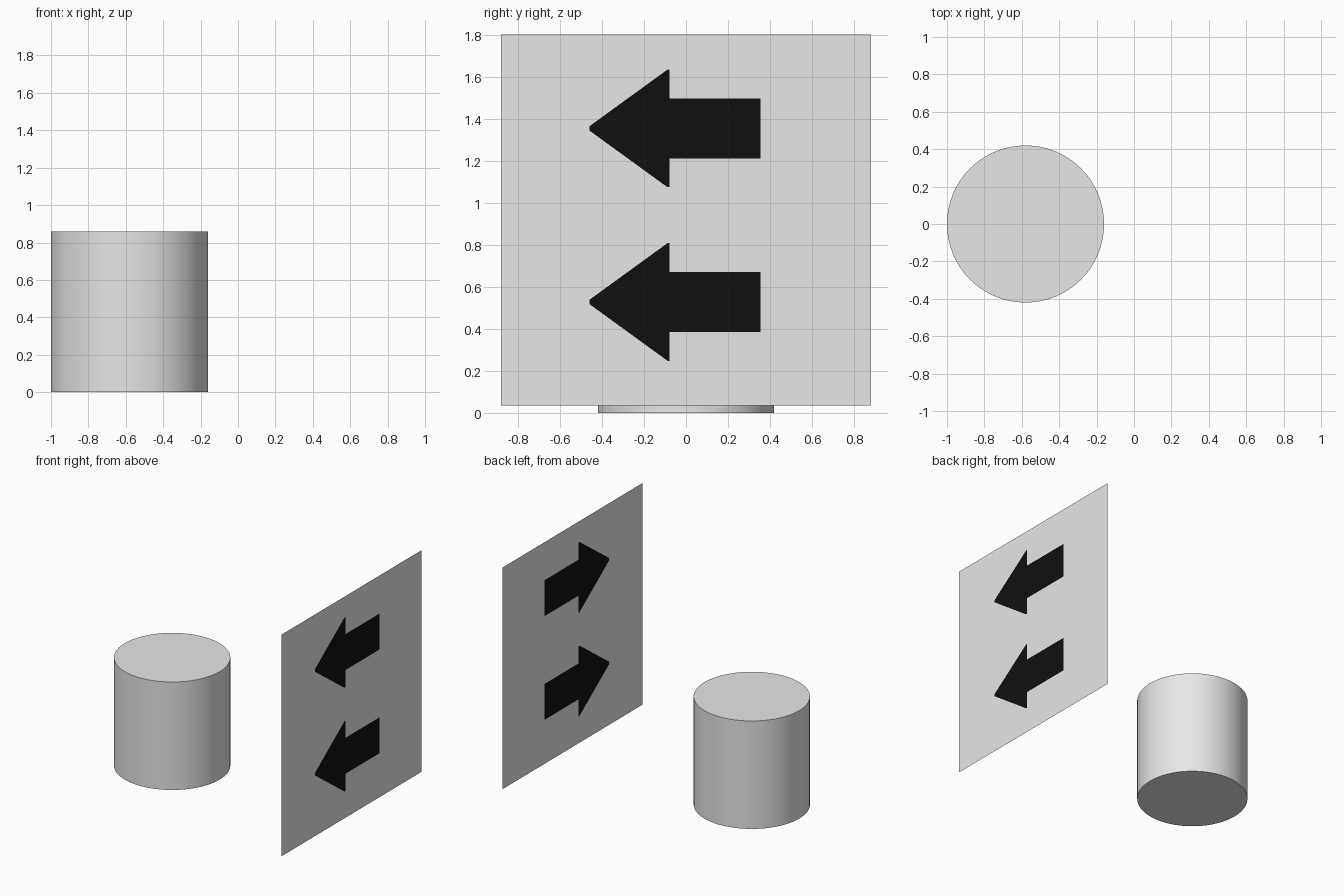
import bpy, bmesh, math
from mathutils import Matrix

if "Cube" in bpy.data.objects:
    bpy.data.objects.remove(bpy.data.objects["Cube"])


def material(name, rgb):
    m = bpy.data.materials.new(name)
    m.diffuse_color = (*rgb, 1)
    m.use_nodes = True
    m.node_tree.nodes["Principled BSDF"].inputs["Base Color"].default_value = m.diffuse_color
    return m


def make_object(name, bm, mats):
    me = bpy.data.meshes.new(name)
    bm.to_mesh(me)
    bm.free()
    for m in mats:
        me.materials.append(m)
    ob = bpy.data.objects.new(name, me)
    bpy.context.collection.objects.link(ob)
    return ob


grey = material("light_grey", (0.8, 0.8, 0.8))
white = material("white", (0.97, 0.97, 0.97))
black = material("black", (0.0053, 0.0053, 0.0053))

# Solid cylinder
R, H = 0.42, 0.86
bm = bmesh.new()
bmesh.ops.create_cone(bm, cap_ends=True, segments=64, radius1=R, radius2=R,
                      depth=H, matrix=Matrix.Translation((-0.58, 0, H / 2)))
cylinder = make_object("cylinder", bm, [grey])
bpy.context.view_layer.objects.active = cylinder
cylinder.select_set(True)
bpy.ops.object.shade_smooth_by_angle(angle=math.radians(30))

# Thin upright card with two arrows cut into the sheet
W, Z0, Z1 = 0.88, 0.035, 1.8
TAIL, TIP = 0.355, -0.46
bm = bmesh.new()


def half(zc, s):
    """Upper (s=1) or lower (s=-1) arrow outline, from tip to tail."""
    pts = [(TIP, 0.01), (-0.088, 0.28), (-0.078, 0.28), (-0.078, 0.143), (TAIL, 0.143)]
    return [(y, zc + s * z) for y, z in pts]


def sheet(points, index):
    face = bm.faces.new([bm.verts.new((1, y, z)) for y, z in points])
    face.material_index = index


def split_line(zc, s):
    """Line across the card that follows one side of an arrow."""
    return [(-W, zc), (TIP, zc)] + half(zc, s) + [(TAIL, zc), (W, zc)]


low, high = 0.528, 1.354
for zc in (low, high):
    sheet(half(zc, -1) + half(zc, 1)[::-1], 1)
sheet(split_line(high, 1) + [(W, Z1), (-W, Z1)], 0)
sheet(split_line(low, 1) + split_line(high, -1)[::-1], 0)
sheet([(-W, Z0), (W, Z0)] + split_line(low, -1)[::-1], 0)
bmesh.ops.remove_doubles(bm, verts=bm.verts[:], dist=0.0005)
make_object("arrow_card", bm, [white, black])
